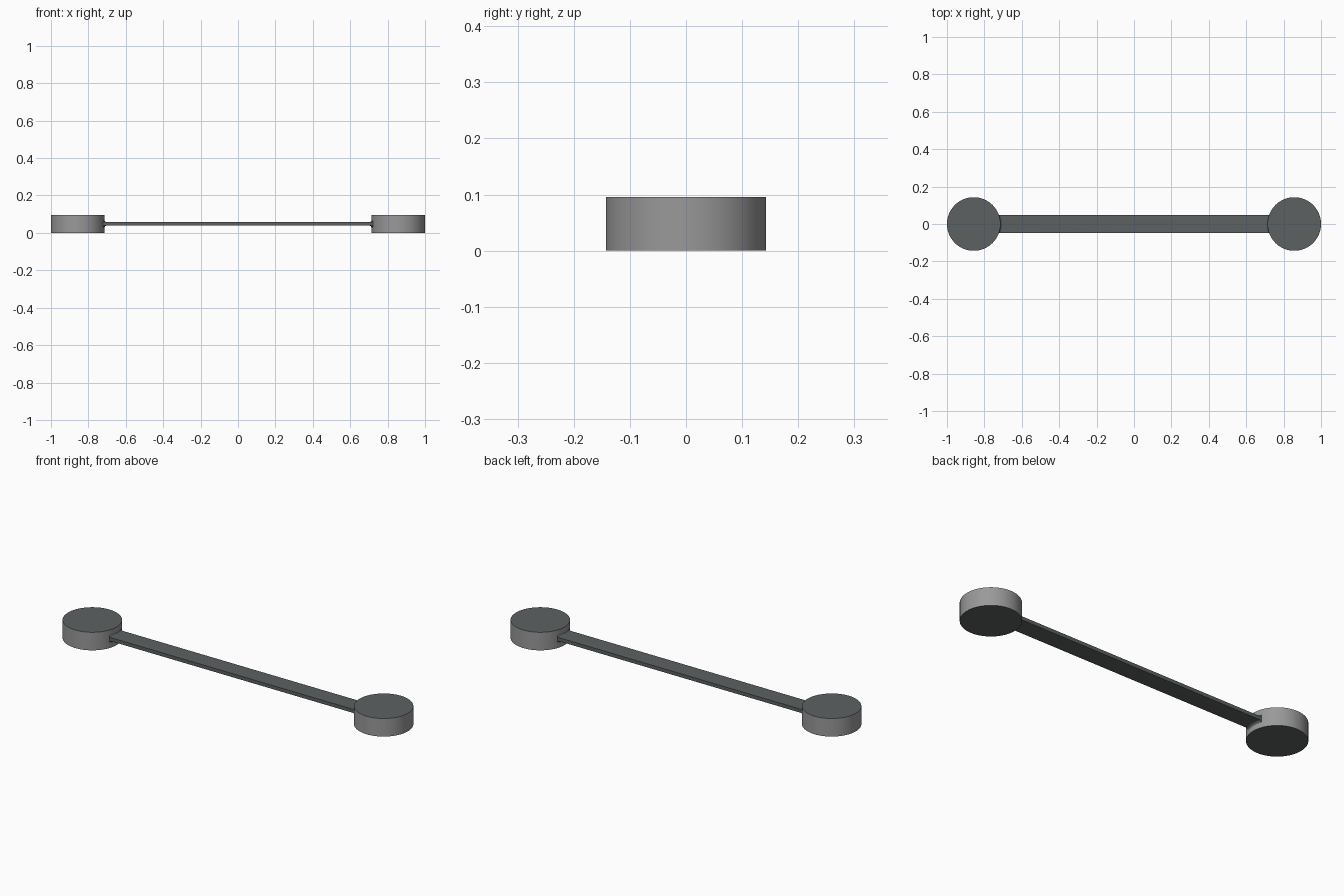
import bpy, bmesh, math

if "Cube" in bpy.data.objects:
    bpy.data.objects.remove(bpy.data.objects["Cube"])

R, H, CX = 0.143, 0.096, 0.857      # disc radius, height, centre offset
W, T, F = 0.048, 0.0095, 0.012      # bar half width, half thickness, fillet radius


def material(name, rgb):
    m = bpy.data.materials.new(name)
    m.diffuse_color = (*rgb, 1)
    m.use_nodes = True
    m.node_tree.nodes["Principled BSDF"].inputs["Base Color"].default_value = m.diffuse_color
    return m


dark = material("dark_grey", (0.108, 0.12, 0.12))
light = material("light_grey", (0.32, 0.32, 0.32))


def finish(bm, name, mats):
    bmesh.ops.recalc_face_normals(bm, faces=bm.faces)
    me = bpy.data.meshes.new(name)
    bm.to_mesh(me)
    bm.free()
    for m in mats:
        me.materials.append(m)
    ob = bpy.data.objects.new(name, me)
    bpy.context.collection.objects.link(ob)
    bpy.ops.object.select_all(action='DESELECT')
    ob.select_set(True)
    bpy.context.view_layer.objects.active = ob
    bpy.ops.object.shade_smooth_by_angle(angle=math.radians(30))
    return ob


# End discs: dark caps, lighter rim
for side, name in ((-1, "left_disc"), (1, "right_disc")):
    bm = bmesh.new()
    bmesh.ops.create_cone(bm, cap_ends=True, segments=96, radius1=R, radius2=R, depth=H)
    bmesh.ops.translate(bm, verts=bm.verts, vec=(side * CX, 0, H / 2))
    bm.normal_update()
    for f in bm.faces:
        f.material_index = 0 if abs(f.normal.z) > 0.9 else 1
    finish(bm, name, (dark, light))

# Half profile of the bar: (distance from disc axis, half thickness), flaring into the rim
half = [(R - 0.005, T + F)]
for i in range(6, -1, -1):
    a = math.radians(90) * i / 6
    half.append((R + F - F * math.sin(a), T + F * (1 - math.cos(a))))

# Flat connecting bar whose filleted ends follow the disc curvature
bm = bmesh.new()
N = 8
cols = []
for j in range(N + 1):
    y = -W + 2 * W * j / N
    right = [(CX - math.sqrt(d * d - y * y), t) for d, t in half]
    row = [(-x, t) for x, t in right] + right[::-1]
    cols.append([[bm.verts.new((x, y, H / 2 + s * t)) for x, t in row] for s in (-1, 1)])
n = len(half) * 2
for a, b in zip(cols, cols[1:]):
    for s in (0, 1):
        for i in range(n - 1):
            bm.faces.new((a[s][i], a[s][i + 1], b[s][i + 1], b[s][i]))
    for i in (0, n - 1):
        bm.faces.new((a[0][i], a[1][i], b[1][i], b[0][i]))
for c in (cols[0], cols[-1]):
    for i in range(n - 1):
        bm.faces.new((c[0][i], c[0][i + 1], c[1][i + 1], c[1][i]))
finish(bm, "connecting_bar", (dark,))
